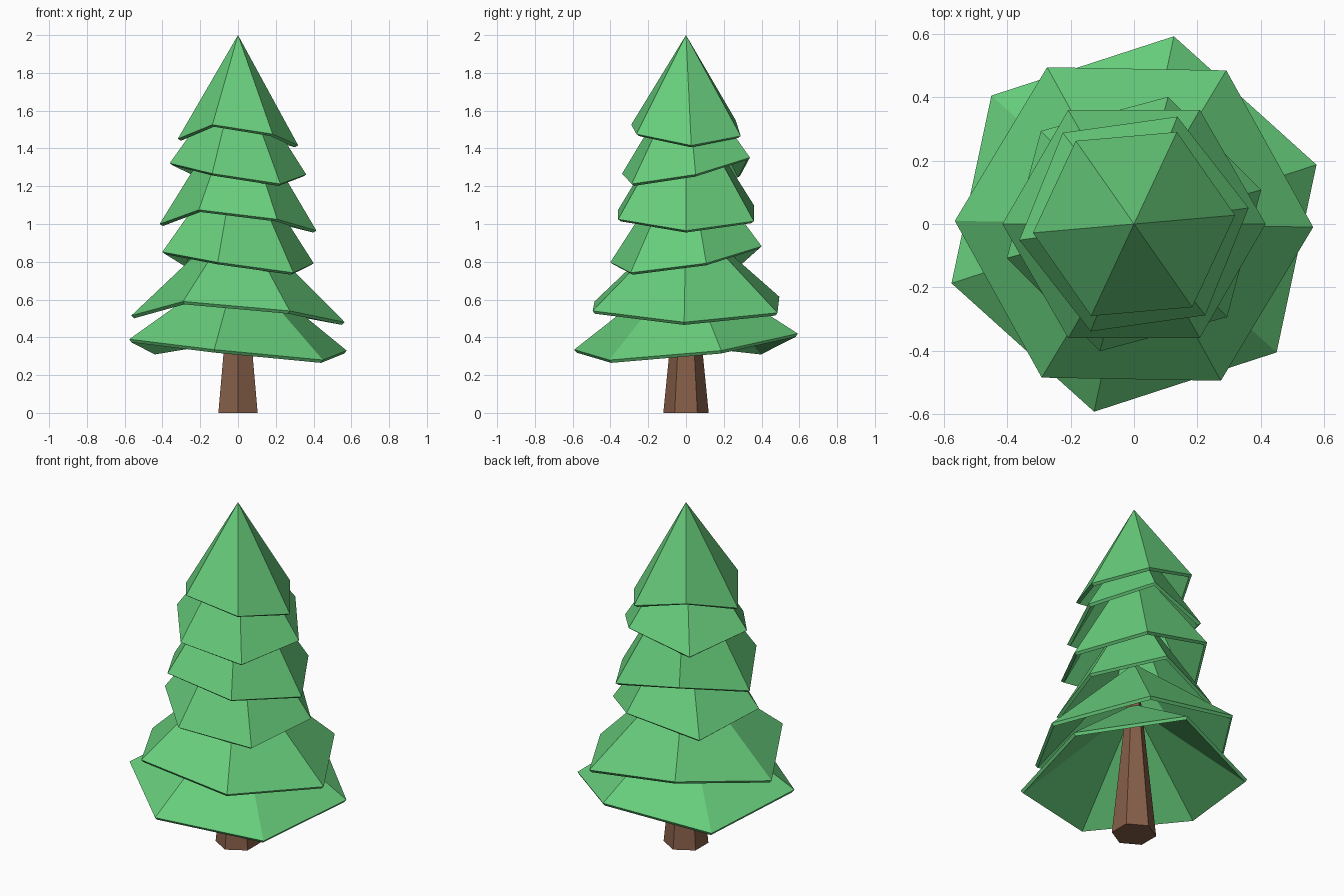
import bpy
import bmesh
from math import cos, sin, radians
from mathutils import Vector

default = bpy.data.objects.get("Cube")
if default:
    bpy.data.objects.remove(default, do_unlink=True)

SIDES = 6


def make_material(name, color):
    material = bpy.data.materials.new(name)
    material.use_nodes = True
    material.diffuse_color = color
    shader = next(n for n in material.node_tree.nodes if n.type == "BSDF_PRINCIPLED")
    shader.inputs["Base Color"].default_value = color
    return material


def ring_point(radius, degrees, height):
    angle = radians(degrees)
    return Vector((radius * cos(angle), radius * sin(angle), height))


def make_cone(name, rim, tip, material, closed):
    """Flat-shaded pyramid from a rim of points to a tip, with an optional base."""
    bm = bmesh.new()
    corners = [bm.verts.new(point) for point in rim]
    apex = bm.verts.new(tip)
    for i, corner in enumerate(corners):
        bm.faces.new((corner, corners[(i + 1) % len(corners)], apex))
    if closed:
        bm.faces.new(corners[::-1])
    mesh = bpy.data.meshes.new(name)
    bm.to_mesh(mesh)
    bm.free()
    mesh.materials.append(material)
    obj = bpy.data.objects.new(name, mesh)
    bpy.context.collection.objects.link(obj)
    return obj


leaf_green = make_material("leaf green", (0.138, 0.617, 0.202, 1))
bark_brown = make_material("bark brown", (0.235, 0.112, 0.065, 1))

# Trunk: tapering hexagonal spike running up inside the foliage
trunk_rim = [ring_point(0.12, 30 + i * 360 / SIDES, 0) for i in range(SIDES)]
make_cone("trunk", trunk_rim, (0, 0, 1.2), bark_brown, closed=True)

# Uneven rim heights, alternating between the two kinds of tier
droop_wide = (-0.015, 0.075, -0.02, 0.045, -0.01, -0.065)
droop_narrow = (-0.065, -0.015, 0.07, -0.03, 0.045, -0.005)

# Foliage tiers, bottom to top: radius, turn, mean rim height, tip height
tiers = [
    (0.605, 18, 0.345, 0.80),
    (0.565, -1, 0.545, 1.05),
    (0.415, 15, 0.807, 1.42),
    (0.415, 0, 1.03, 1.67),
    (0.365, 8, 1.277, 1.83),
    (0.32, 5, 1.481, 2.0),
]

for index, (radius, turn, base, tip) in enumerate(tiers):
    droop = droop_narrow if index % 2 else droop_wide
    rim = [ring_point(radius, turn + i * 360 / SIDES, base + offset)
           for i, offset in enumerate(droop)]
    tier = make_cone(f"foliage_tier_{index + 1}", rim, (0, 0, tip), leaf_green, closed=False)
    # Hollow shell with an inward thickness
    shell = tier.modifiers.new("shell", "SOLIDIFY")
    shell.thickness = 0.02
    shell.offset = -1
